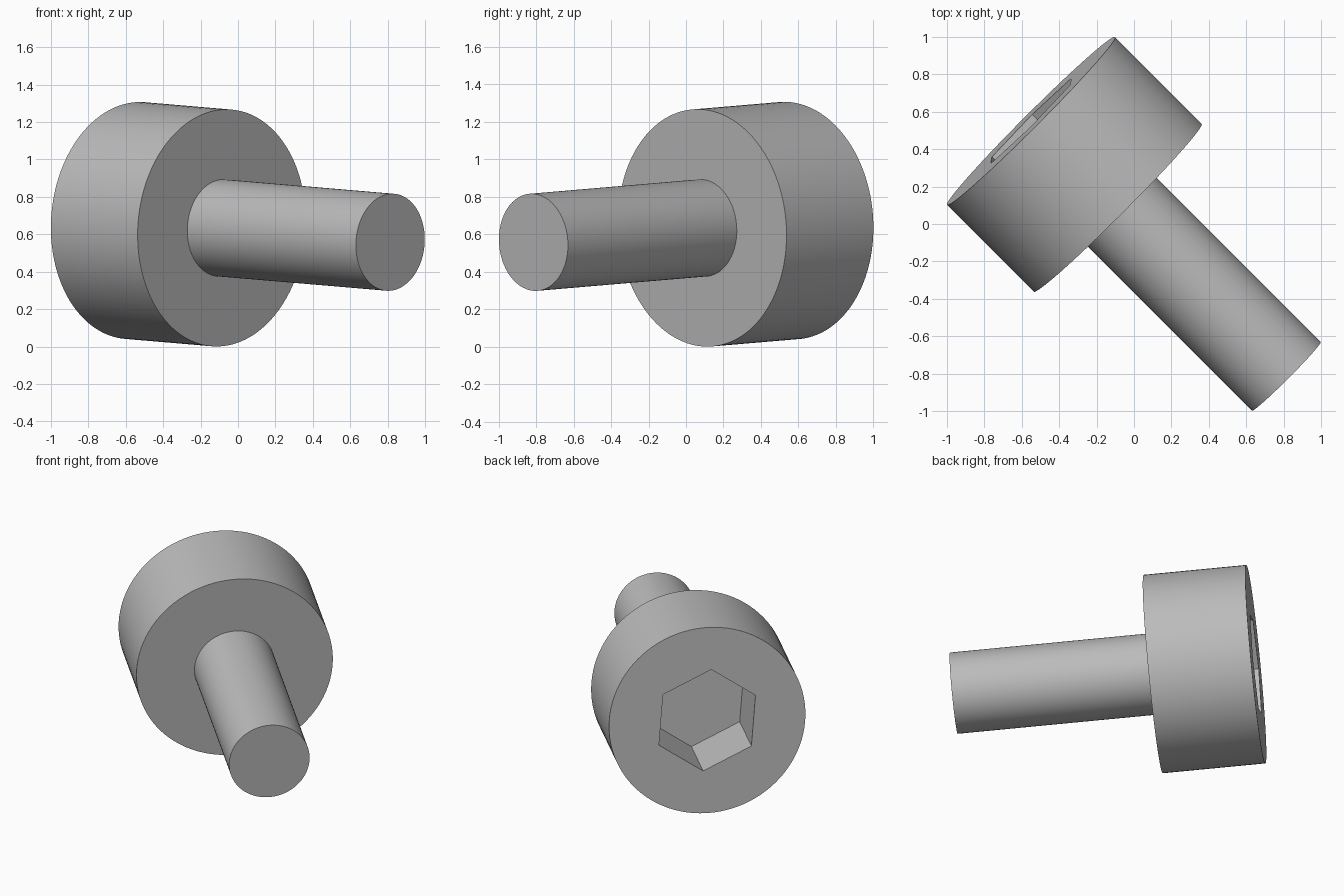
import bpy, bmesh
from math import sin, cos, tau, radians
from mathutils import Vector, Matrix

cube = bpy.data.objects.get("Cube")
if cube:
    bpy.data.objects.remove(cube, do_unlink=True)

SEGMENTS = 96
HEAD_RADIUS, HEAD_LENGTH = 0.635, 0.657
SHANK_RADIUS, SHANK_LENGTH = 0.26, 1.277
SOCKET_RADIUS, SOCKET_DEPTH = 0.346, 0.43

# Tilted frame: local z runs along the bolt from the tip to the head
axis = Vector((-1, 1, 0.085)).normalized()
side = Vector((0, 0, 1)).cross(axis).normalized()
up = axis.cross(side)
frame = Matrix((side, up, axis)).transposed().to_4x4()
frame.translation = (-0.087, 0.087, 0.634)

steel = bpy.data.materials.new("steel_grey")
steel.use_nodes = True
colour = (0.5, 0.5, 0.5, 1)
steel.diffuse_color = colour
steel.node_tree.nodes["Principled BSDF"].inputs["Base Color"].default_value = colour


def ring(bm, radius, z, count):
    """Ring of vertices whose first corner sits just off the upright."""
    start = radians(85)
    return [bm.verts.new((radius * cos(start + tau * i / count),
                          radius * sin(start + tau * i / count), z))
            for i in range(count)]


def wall(bm, low, high):
    n = len(low)
    for i in range(n):
        j = (i + 1) % n
        bm.faces.new((low[i], low[j], high[j], high[i]))


def finish(name, bm):
    bmesh.ops.recalc_face_normals(bm, faces=bm.faces)
    mesh = bpy.data.meshes.new(name)
    bm.to_mesh(mesh)
    bm.free()
    mesh.materials.append(steel)
    obj = bpy.data.objects.new(name, mesh)
    bpy.context.collection.objects.link(obj)
    obj.matrix_world = frame
    bpy.ops.object.select_all(action='DESELECT')
    obj.select_set(True)
    bpy.context.view_layer.objects.active = obj
    bpy.ops.object.shade_smooth_by_angle(angle=radians(30))


# Head: drum with a hexagonal socket sunk into its outer face
bm = bmesh.new()
base = ring(bm, HEAD_RADIUS, 0, SEGMENTS)
rim = ring(bm, HEAD_RADIUS, HEAD_LENGTH, SEGMENTS)
hex_top = ring(bm, SOCKET_RADIUS, HEAD_LENGTH, 6)
hex_floor = ring(bm, SOCKET_RADIUS, HEAD_LENGTH - SOCKET_DEPTH, 6)
bm.faces.new(base)
wall(bm, base, rim)
wall(bm, hex_top, hex_floor)
bm.faces.new(hex_floor)
step = SEGMENTS // 6
for i in range(6):
    arc = [rim[(i * step + k) % SEGMENTS] for k in range(step + 1)]
    bm.faces.new([hex_top[i]] + arc + [hex_top[(i + 1) % 6]])
finish("head", bm)

# Shank: plain rod set slightly into the head
bm = bmesh.new()
tip = ring(bm, SHANK_RADIUS, -SHANK_LENGTH, SEGMENTS)
root = ring(bm, SHANK_RADIUS, 0.01, SEGMENTS)
bm.faces.new(tip)
bm.faces.new(root)
wall(bm, tip, root)
finish("shank", bm)
